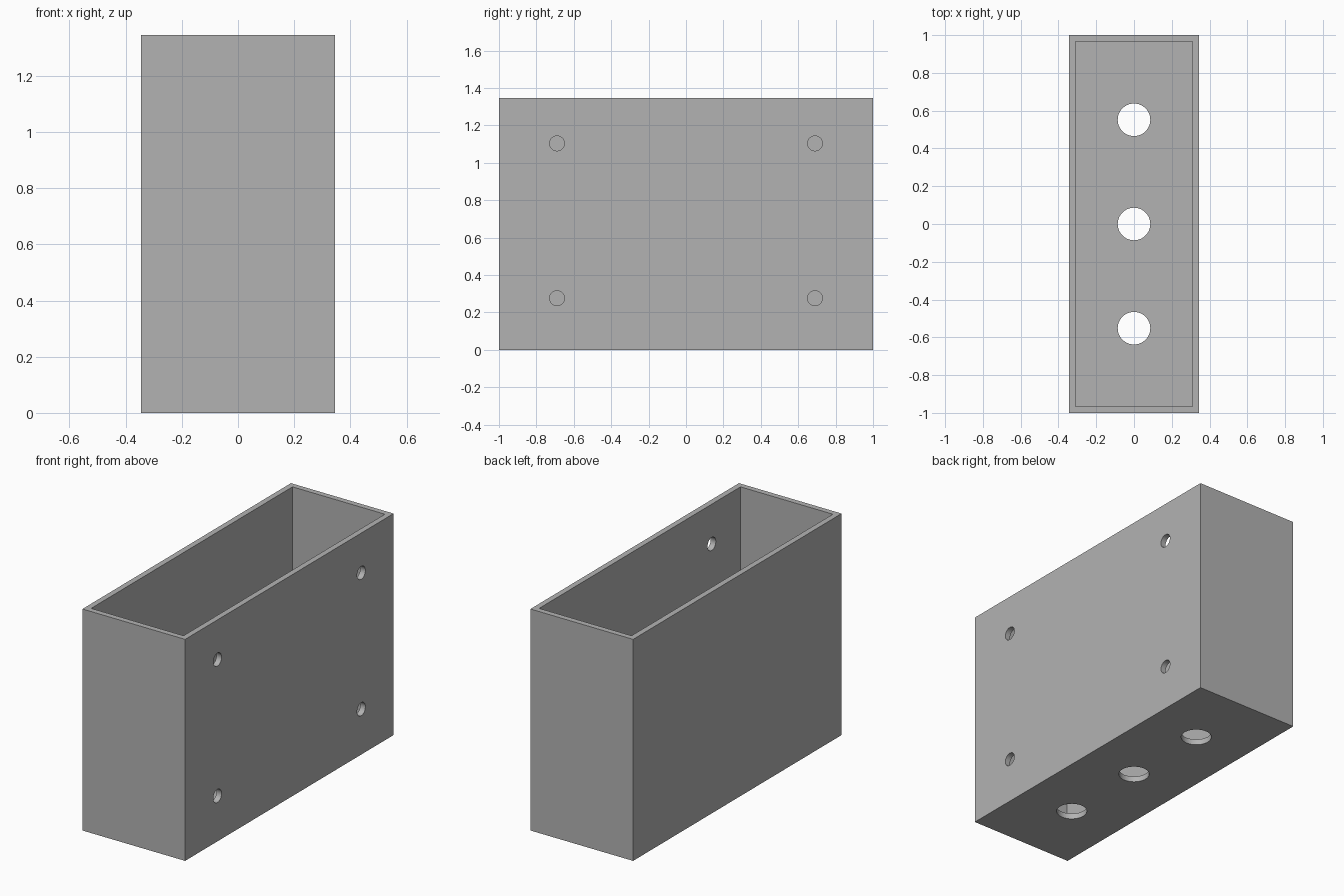
import bpy
import math

# Remove the default cube
cube = bpy.data.objects.get("Cube")
if cube:
    bpy.data.objects.remove(cube, do_unlink=True)

UNIT = 2 / 58                      # one wall thickness
WIDTH, LENGTH, HEIGHT = 20 * UNIT, 58 * UNIT, 39 * UNIT

grey = bpy.data.materials.new("plain grey")
grey.use_nodes = True
colour = (0.45, 0.45, 0.45, 1)
grey.diffuse_color = colour
grey.node_tree.nodes["Principled BSDF"].inputs["Base Color"].default_value = colour


def box(name, size, bottom):
    bpy.ops.mesh.primitive_cube_add(size=1, location=(0, 0, bottom + size[2] / 2))
    obj = bpy.context.object
    obj.name = name
    obj.scale = size
    bpy.ops.object.transform_apply(location=True, rotation=True, scale=True)
    obj.data.materials.append(grey)
    return obj


def drill(name, radius, location, rotation=(0, 0, 0)):
    bpy.ops.mesh.primitive_cylinder_add(vertices=48, radius=radius, depth=UNIT * 4,
                                        location=location, rotation=rotation)
    obj = bpy.context.object
    obj.name = name
    obj.data.materials.append(grey)
    return obj


# Open-topped box
body = box("box_body", (WIDTH, LENGTH, HEIGHT), 0)
cutters = [box("cavity_cutter", (WIDTH - 2 * UNIT, LENGTH - 2 * UNIT, HEIGHT), UNIT)]

# Three cable holes through the floor
for y in (-16, 0, 16):
    cutters.append(drill("floor_hole_cutter", 2.5 * UNIT, (0, y * UNIT, 0)))

# Four screw holes through the left wall
for y in (-20, 20):
    for z in (8, 32):
        cutters.append(drill("screw_hole_cutter", 1.15 * UNIT,
                             (WIDTH / 2, y * UNIT, z * UNIT), (0, math.pi / 2, 0)))

# Cut the cavity and holes, then discard the cutters
bpy.ops.object.select_all(action="DESELECT")
body.select_set(True)
bpy.context.view_layer.objects.active = body
for cutter in cutters:
    cutter.hide_render = True
    cut = body.modifiers.new(cutter.name, "BOOLEAN")
    cut.operation = "DIFFERENCE"
    cut.solver = "EXACT"
    cut.object = cutter
    bpy.ops.object.modifier_apply(modifier=cut.name)
    bpy.data.objects.remove(cutter, do_unlink=True)

bpy.ops.object.shade_smooth_by_angle(angle=math.radians(30))
